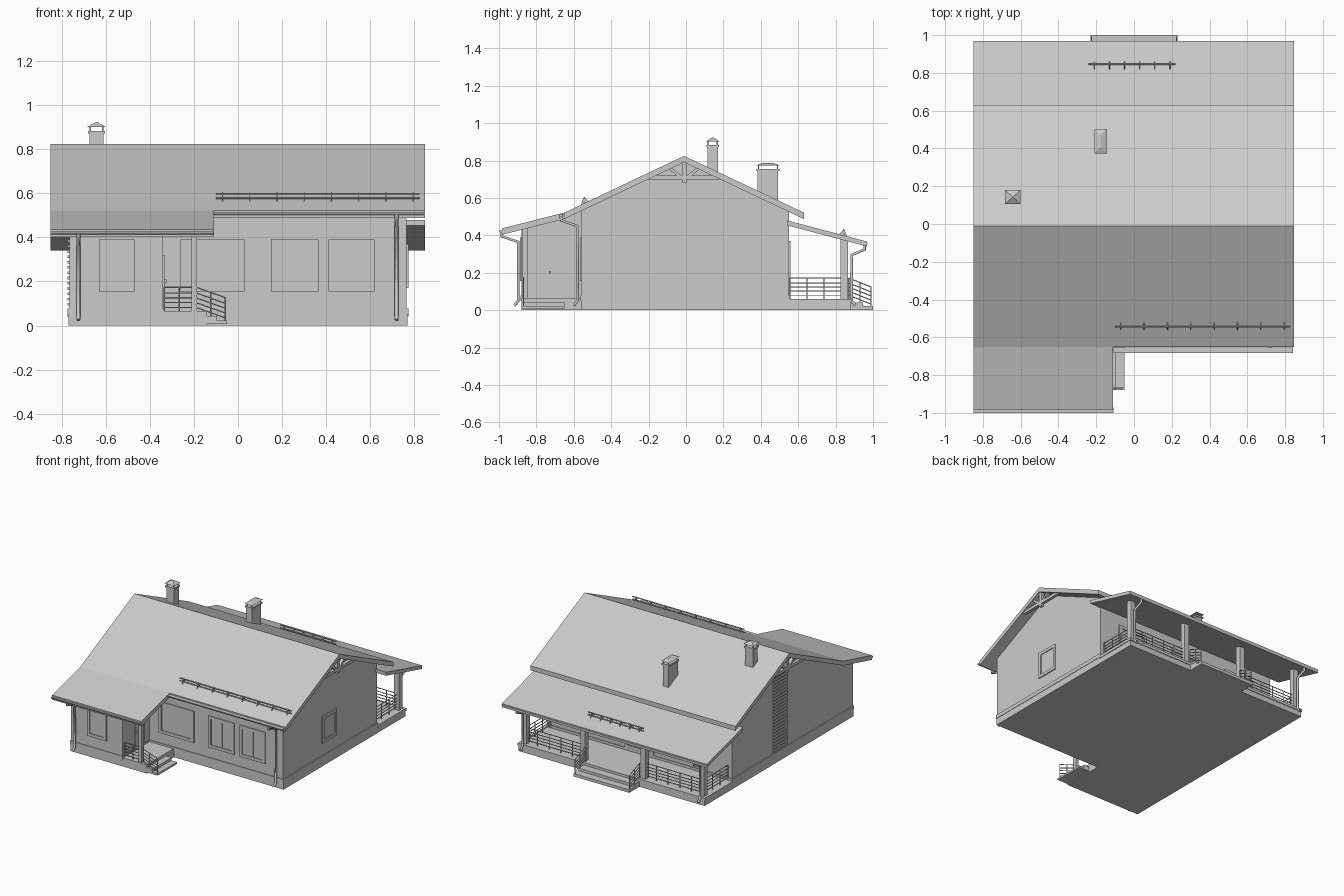
import bpy, bmesh, math
from mathutils import Vector

if "Cube" in bpy.data.objects:
    bpy.data.objects.remove(bpy.data.objects["Cube"], do_unlink=True)

grey = bpy.data.materials.new("plain_grey")
grey.use_nodes = True
COLOR = (0.6, 0.6, 0.6, 1)
grey.diffuse_color = COLOR
grey.node_tree.nodes["Principled BSDF"].inputs["Base Color"].default_value = COLOR


def add(name, data):
    ob = bpy.data.objects.new(name, data)
    bpy.context.collection.objects.link(ob)
    data.materials.append(grey)
    return ob


def finish(name, bm):
    bmesh.ops.recalc_face_normals(bm, faces=bm.faces)
    me = bpy.data.meshes.new(name)
    bm.to_mesh(me)
    bm.free()
    return add(name, me)


def box(name, x, y, z):
    bm = bmesh.new()
    bmesh.ops.create_cube(bm, size=1)
    for v in bm.verts:
        v.co = [r[0] if c < 0 else r[1] for c, r in zip(v.co, (x, y, z))]
    return finish(name, bm)


def prism(name, x, profile):
    """Extrude a closed y-z profile along x."""
    bm = bmesh.new()
    face = bm.faces.new([bm.verts.new((x[0], y, z)) for y, z in profile])
    out = bmesh.ops.extrude_face_region(bm, geom=[face])["geom"]
    moved = [g for g in out if isinstance(g, bmesh.types.BMVert)]
    bmesh.ops.translate(bm, verts=moved, vec=(x[1] - x[0], 0, 0))
    return finish(name, bm)


def slab(name, x, line, t):
    """Sheet of vertical thickness t below a y-z line."""
    return prism(name, x, line + [(y, z - t) for y, z in reversed(line)])


def rods(name, paths, r):
    """Round rods along any number of paths."""
    cu = bpy.data.curves.new(name, "CURVE")
    cu.dimensions = "3D"
    cu.bevel_depth = r
    cu.bevel_resolution = 1
    cu.use_fill_caps = True
    for path in paths:
        sp = cu.splines.new("POLY")
        sp.points.add(len(path) - 1)
        for p, co in zip(sp.points, path):
            p.co = (*co, 1)
    return add(name, cu)


def railing(name, a, b, posts=4):
    """Horizontal bars with slim uprights; a and b lie on the deck."""
    a, b = Vector(a), Vector(b)
    up = lambda h: Vector((0, 0, h))
    rods(name + "_bars", [(a + up(h), b + up(h)) for h in (0.02, 0.042, 0.064, 0.086, 0.112)], 0.003)
    feet = [a.lerp(b, i / (posts - 1)) for i in range(posts)]
    rods(name + "_uprights", [(p, p + up(0.112)) for p in feet], 0.0035)


def gutter(name, x, y, z, r=0.014):
    arc = [(y + r * math.cos(math.pi * i / 8), z - r * math.sin(math.pi * i / 8)) for i in range(9)]
    prism(name, x, arc)


def opening(name, axis, face, out, u, z, mullions=0):
    """Frame, recessed-looking pane and mullions on a wall plane."""
    def plate(part, ur, zr, depth):
        d = sorted((face - out * 0.002, face + out * depth))
        box(name + part, *((ur, d, zr) if axis == "y" else (d, ur, zr)))
    f = 0.022
    plate("_left_jamb", (u[0], u[0] + f), z, 0.008)
    plate("_right_jamb", (u[1] - f, u[1]), z, 0.008)
    plate("_sill", u, (z[0], z[0] + f), 0.008)
    plate("_head", u, (z[1] - f, z[1]), 0.008)
    plate("_pane", u, z, 0.002)
    for i in range(mullions):
        c = u[0] + (u[1] - u[0]) * (i + 1) / (mullions + 1)
        plate(f"_mullion_{i}", (c - 0.006, c + 0.006), z, 0.006)


# Foundation and water table
box("foundation", (-0.77, 0.77), (-0.56, 0.88), (0, 0.055))
box("wing_foundation", (-0.77, -0.34), (-0.88, -0.55), (0, 0.055))
box("main_water_table", (-0.773, 0.773), (-0.565, 0.555), (0.05, 0.078))
box("wing_water_table", (-0.773, -0.337), (-0.885, -0.55), (0.05, 0.078))

# Walls
prism("main_walls", (-0.765, 0.765),
      [(-0.56, 0.06), (-0.56, 0.54), (-0.01, 0.805), (0.55, 0.54), (0.55, 0.06)])
prism("wing_walls", (-0.765, -0.34), [(-0.88, 0.06), (-0.88, 0.44), (-0.55, 0.54), (-0.55, 0.06)])

# Roofs
RIDGE, FRONT, REAR, WING = (-0.01, 0.825), (-0.65, 0.522), (0.63, 0.522), (-0.985, 0.437)
slab("right_main_roof", (-0.11, 0.848), [FRONT, RIDGE, REAR], 0.034)
slab("left_main_roof", (-0.85, -0.11), [WING, FRONT, RIDGE, REAR], 0.034)
slab("rear_porch_roof", (-0.85, 0.848), [(0.54, 0.48), (0.968, 0.367)], 0.026)
box("entry_beam", (-0.34, -0.18), (-0.875, -0.845), (0.405, 0.44))

# Gable trusses
for s, side in ((1, "left"), (-1, "right")):
    x = sorted((s * 0.815, s * 0.838))
    slab(f"{side}_gable_collar", x, [(-0.2, 0.72), (0.18, 0.72)], 0.022)
    box(f"{side}_gable_king_post", x, (-0.022, 0.002), (0.68, 0.8))
    for d in (1, -1):
        slab(f"{side}_gable_brace_{d}", x, [(-0.01, 0.71), (-0.01 + d * 0.085, 0.775)], 0.02)

# Windows and doors
opening("wing_window", "y", -0.88, -1, (-0.63, -0.47), (0.155, 0.39))
opening("wide_front_window", "y", -0.56, -1, (-0.26, 0.03), (0.155, 0.39))
opening("middle_front_window", "y", -0.56, -1, (0.15, 0.365), (0.155, 0.39), 1)
opening("end_front_window", "y", -0.56, -1, (0.41, 0.62), (0.155, 0.39), 1)
opening("gable_window", "x", 0.765, 1, (-0.105, 0.07), (0.17, 0.37))
opening("terrace_door", "y", 0.55, 1, (-0.12, 0.12), (0.08, 0.36), 1)
for s in (1, -1):
    opening(f"rear_window_{s}", "y", 0.55, 1, sorted((s * 0.35, s * 0.6)), (0.155, 0.37), 1)
box("entry_door", (-0.342, -0.334), (-0.74, -0.63), (0.078, 0.32))
box("door_handle", (-0.335, -0.325), (-0.733, -0.725), (0.195, 0.21))

# Slatted strip on the right gable
for i in range(27):
    z = 0.09 + i * 0.024
    box(f"gable_slat_{i}", (-0.774, -0.762), (-0.1, 0.07), (z, z + 0.012))

# Entry porch
box("entry_deck", (-0.35, -0.14), (-0.88, -0.55), (0, 0.065))
box("entry_upper_step", (-0.14, -0.095), (-0.88, -0.65), (0.008, 0.044))
box("entry_lower_step", (-0.1, -0.05), (-0.88, -0.65), (0.008, 0.022))
box("entry_post", (-0.21, -0.185), (-0.875, -0.845), (0.06, 0.42))
railing("entry_railing", (-0.335, -0.862, 0.062), (-0.2, -0.862, 0.062), 3)
railing("entry_stair_railing", (-0.19, -0.868, 0.062), (-0.058, -0.868, 0.015), 3)

# Rear terrace
box("terrace_deck", (-0.775, 0.775), (0.55, 0.885), (0.04, 0.06))
box("terrace_upper_step", (-0.23, 0.23), (0.87, 0.945), (0, 0.042))
box("terrace_lower_step", (-0.23, 0.23), (0.94, 1.0), (0, 0.022))
for s, side in ((1, "left"), (-1, "right")):
    for x, top in ((0.735, 0.38), (0.25, 0.38)):
        box(f"{side}_terrace_post_{x}", (s * x - 0.02, s * x + 0.02), (0.825, 0.865), (0.06, top))
    railing(f"{side}_terrace_railing", (s * 0.25, 0.845, 0.06), (s * 0.735, 0.845, 0.06), 6)
    railing(f"{side}_terrace_end_railing", (s * 0.735, 0.555, 0.06), (s * 0.735, 0.83, 0.06), 4)
    railing(f"{side}_stair_railing", (s * 0.225, 0.87, 0.06), (s * 0.225, 0.99, 0.012), 3)

# Gutters and downpipes
gutter("wing_gutter", (-0.85, -0.108), -0.986, 0.427)
gutter("front_gutter", (-0.108, 0.842), -0.668, 0.515)
gutter("rear_gutter", (-0.85, 0.848), 0.956, 0.36)


def downpipe(name, x, s, eave, wall, z):
    """s is the outward y direction; eave and wall are distances from the middle."""
    rods(name, [[(x, s * y, h) for y, h in (
        (eave, z), (eave, z - 0.025), (wall, z - 0.055), (wall, 0.05), (wall + 0.02, 0.025))]], 0.009)


downpipe("wing_downpipe", -0.725, -1, 0.985, 0.897, 0.42)
downpipe("front_downpipe", 0.72, -1, 0.668, 0.58, 0.505)
for s in (1, -1):
    downpipe(f"rear_downpipe_{s}", s * 0.735, 1, 0.955, 0.885, 0.35)


# Snow guards
def snow_guard(name, x0, x1, y, z, s, n):
    rods(name + "_rails", [[(x0, y, z + h), (x1, y, z + h)] for h in (0.014, 0.034)], 0.004)
    for i in range(n):
        x = x0 + 0.03 + (x1 - x0 - 0.06) * i / (n - 1)
        prism(f"{name}_bracket_{i}", (x - 0.002, x + 0.002),
              [(y + s * 0.02, z - 0.01), (y, z + 0.042), (y - s * 0.03, z + 0.01)])


snow_guard("front_snow_guard", -0.1, 0.825, -0.545, 0.565, -1, 8)
snow_guard("rear_snow_guard", -0.24, 0.22, 0.845, 0.393, 1, 6)


# Chimneys
def chimney(name, x, y, hx, hy, bottom, top, cap):
    def ring(part, g, z):
        return box(name + part, (x - hx - g, x + hx + g), (y - hy - g, y + hy + g), z)
    ring("_stack", 0, (bottom, top))
    ring("_collar", 0.006, (top - 0.008, top + 0.004))
    for i in (1, -1):
        for j in (1, -1):
            px, py = x + i * (hx - 0.004), y + j * (hy - 0.004)
            box(f"{name}_leg_{i}_{j}", (px - 0.003, px + 0.003), (py - 0.003, py + 0.003), (top, top + 0.025))
    lid = ring("_cap", 0.009, (top + 0.022, top + 0.022 + cap))
    half = max(hy - hx, 0.0)
    for v in lid.data.vertices:
        if v.co.z > top + 0.023:
            v.co.x = x + math.copysign(0.002, v.co.x - x)
            v.co.y = y + math.copysign(half + 0.002, v.co.y - y)


chimney("tall_chimney", -0.642, 0.143, 0.032, 0.028, 0.7, 0.88, 0.022)
chimney("wide_chimney", -0.177, 0.438, 0.024, 0.055, 0.55, 0.752, 0.012)
